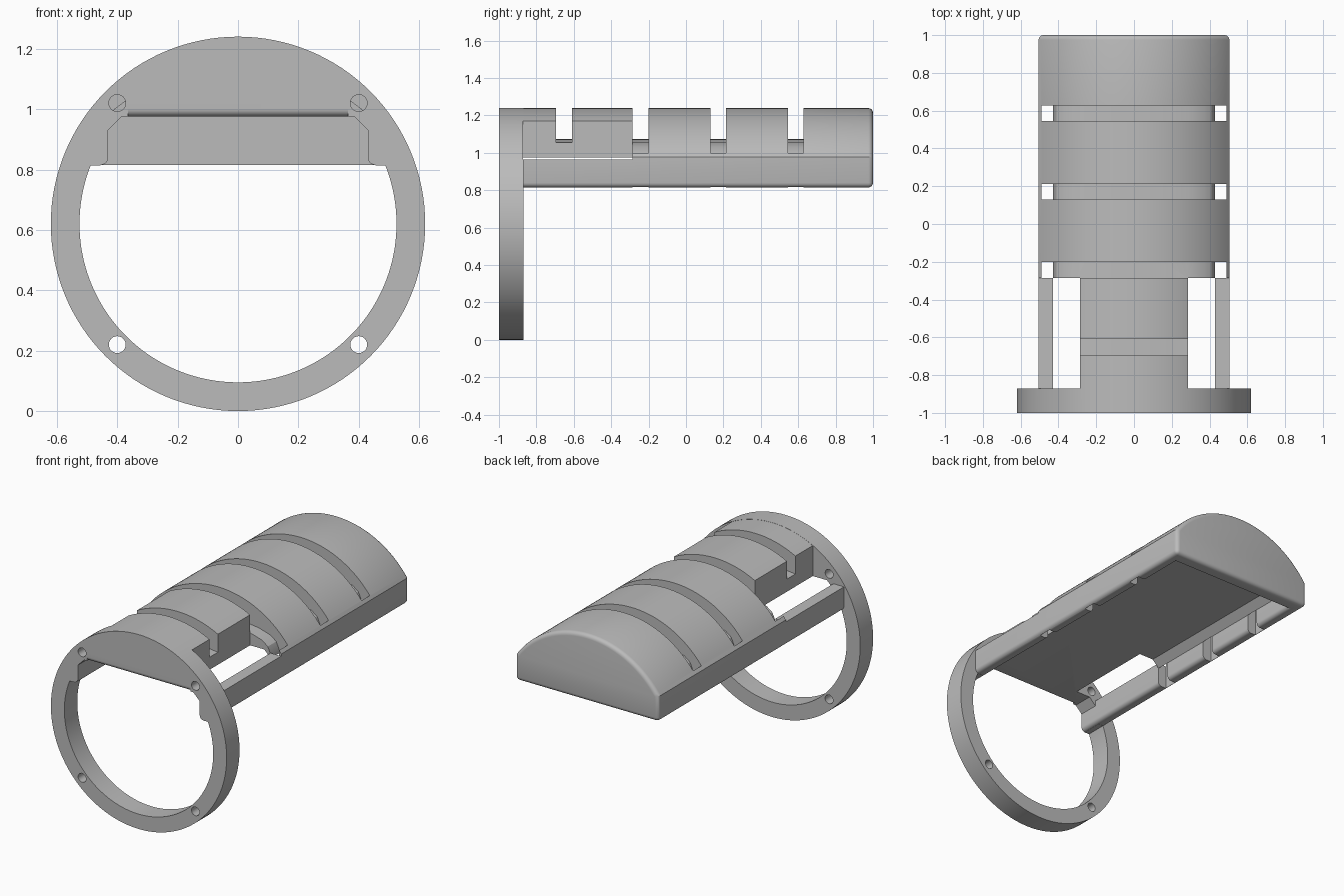
import bpy, bmesh
from math import pi, cos, sin, acos, asin

cube = bpy.data.objects.get("Cube")
if cube:
    bpy.data.objects.remove(cube, do_unlink=True)

CZ, R_OUT, R_IN = 0.62, 0.62, 0.525      # ring centre height and radii
HALF_W, BOTTOM = 0.505, 0.815            # shell half width and underside
FRONT, RING_BACK, BACK = -1.0, -0.87, 1.0

grey = bpy.data.materials.new("plain grey")
grey.use_nodes = True
grey.diffuse_color = (0.5, 0.5, 0.5, 1)
grey.node_tree.nodes["Principled BSDF"].inputs["Base Color"].default_value = (0.5, 0.5, 0.5, 1)


def arc(cx, cz, r, a0, a1, n):
    """Points along a circular arc in the x-z plane."""
    return [(cx + r * cos(a0 + (a1 - a0) * i / n),
             cz + r * sin(a0 + (a1 - a0) * i / n)) for i in range(n + 1)]


def circle(cx, cz, r, n):
    return arc(cx, cz, r, 0, 2 * pi, n)[:-1]


def mirrored(half):
    """Close a right-hand outline with its mirror image."""
    return half + [(-x, z) for x, z in reversed(half) if x > 1e-6]


def prism(name, outline, lo, hi, axis="y", bevel=None):
    """Extrude an outline along y (x-z outline) or x (y-z outline)."""
    place = (lambda a, b, d: (a, d, b)) if axis == "y" else (lambda a, b, d: (d, a, b))
    bm = bmesh.new()
    face = bm.faces.new([bm.verts.new(place(a, b, lo)) for a, b in outline])
    ext = bmesh.ops.extrude_face_region(bm, geom=[face])
    move = place(0, 0, hi - lo)
    bmesh.ops.translate(bm, vec=move, verts=[v for v in ext["geom"] if isinstance(v, bmesh.types.BMVert)])
    bmesh.ops.recalc_face_normals(bm, faces=bm.faces)
    if bevel:
        edges = [e for e in bm.edges if bevel(*[v.co for v in e.verts])]
        bmesh.ops.bevel(bm, geom=edges, offset=0.025, segments=4, profile=0.5,
                        affect="EDGES", clamp_overlap=False)
    mesh = bpy.data.meshes.new(name)
    bm.to_mesh(mesh)
    bm.free()
    mesh.materials.append(grey)
    ob = bpy.data.objects.new(name, mesh)
    bpy.context.collection.objects.link(ob)
    return ob


def combine(target, tool, operation="DIFFERENCE"):
    """Apply a boolean and discard the tool."""
    mod = target.modifiers.new("cut", "BOOLEAN")
    mod.operation, mod.solver, mod.object = operation, "EXACT", tool
    bpy.context.view_layer.objects.active = target
    bpy.ops.object.modifier_apply(modifier=mod.name)
    bpy.data.objects.remove(tool, do_unlink=True)


# Mounting ring, solid at first
holder = prism("ring_and_shell", circle(0, CZ, R_OUT, 128), FRONT, RING_BACK)

# Domed shell with rounded far end and rounded lower edges
r_shell = R_OUT - 0.001
start = acos(HALF_W / r_shell)
dome = [(HALF_W, BOTTOM)] + arc(0, CZ, r_shell, start, pi - start, 56) + [(-HALF_W, BOTTOM)]


def shell_rounding(a, b):
    far_end = min(a.y, b.y) > BACK - 0.01
    lower = max(a.z, b.z) < BOTTOM + 0.01 and abs(a.x - b.x) < 0.01
    return far_end or lower


combine(holder, prism("shell", dome, -0.95, BACK, bevel=shell_rounding), "UNION")

# Round ring opening below the shell
top = BOTTOM - 0.001
a = asin((top - CZ) / R_IN)
combine(holder, prism("opening", arc(0, CZ, R_IN, a, -pi - a, 96), -1.1, RING_BACK + 0.001))

# Hollow underside, open at the front
flare = arc(0.455, BOTTOM + 0.025, 0.025, 1.5 * pi, pi, 5)
hollow = mirrored([(0.455, 0.7)] + flare + [(0.43, 0.93), (0.385, 0.975)])
combine(holder, prism("hollow", hollow, -1.1, 0.92))

# Rounded front lip over the hollow
lip = [(-1.02, 0.96), (-1.02, 1.0)] + arc(-0.975, 1.0, 0.025, pi, 1.5 * pi, 5) + [(-0.975, 0.96)]
combine(holder, prism("lip", lip, -0.365, 0.365, axis="x"))

# Side windows, leaving a low rail along each edge
window = [(0.285, 0.9), (0.43, 0.9), (0.43, 0.965), (0.7, 0.965), (0.7, 1.3), (0.285, 1.3)]
for s in (1, -1):
    combine(holder, prism("window", [(s * x, z) for x, z in window], RING_BACK - 0.001, -0.285))

# Strap grooves that run over the dome and down through the rails
floor = [(0, 1.075), (0.15, 1.07), (0.285, 1.055), (0.37, 1.03), (0.41, 1.0), (0.43, 0.955)]
groove = mirrored(floor + [(0.43, 0.7), (0.49, 0.7), (0.49, 1.3)])
# start the outline on the centre line, so it closes around the floor
for y0, y1 in ((-0.286, -0.2), (0.13, 0.213), (0.545, 0.628)):
    combine(holder, prism("groove", groove, y0, y1))

# Short groove over the narrow bridge
bridge = mirrored(floor[:3] + [(0.32, 1.05), (0.32, 1.3)])
combine(holder, prism("bridge_groove", bridge, -0.695, -0.61))

# Four screw holes in the ring
for x in (-0.4, 0.4):
    for z in (0.22, 1.02):
        combine(holder, prism("screw_hole", circle(x, z, 0.028, 24), -1.1, -0.8))

# Smooth curved faces, crisp edges
bpy.ops.object.select_all(action="DESELECT")
holder.select_set(True)
bpy.context.view_layer.objects.active = holder
bpy.ops.object.shade_smooth_by_angle(angle=0.5)
